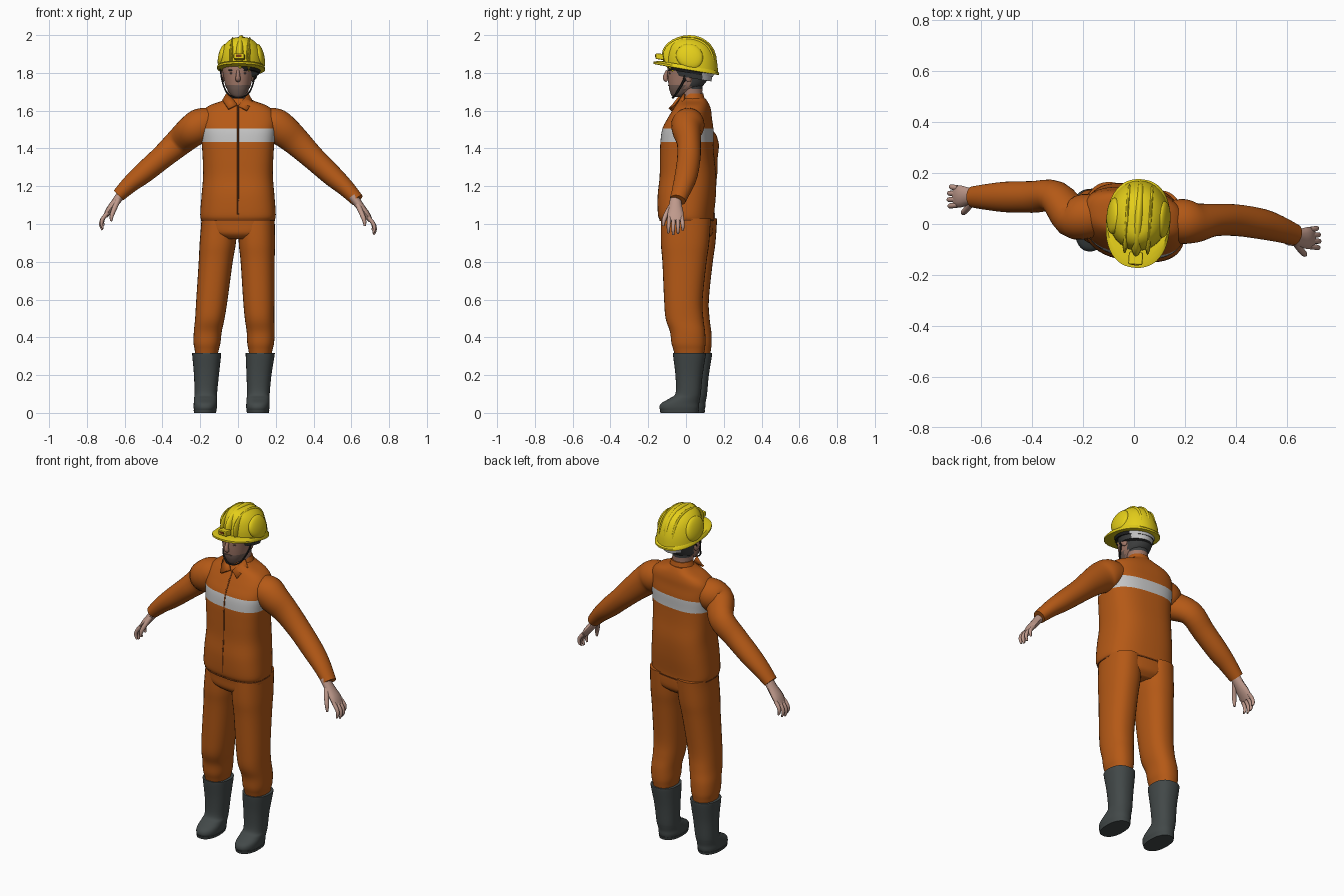
import bpy, math
from mathutils import Vector

cube = bpy.data.objects.get("Cube")
if cube:
    bpy.data.objects.remove(cube, do_unlink=True)


def material(name, rgb):
    m = bpy.data.materials.new(name)
    m.use_nodes = True
    m.diffuse_color = (*rgb, 1)
    m.node_tree.nodes["Principled BSDF"].inputs["Base Color"].default_value = (*rgb, 1)
    return m


ORANGE = material("orange cloth", (0.46, 0.1, 0.008))
SEAM = material("dark orange seam", (0.2, 0.045, 0.006))
SILVER = material("silver tape", (0.55, 0.55, 0.55))
RUBBER = material("grey rubber", (0.055, 0.066, 0.066))
YELLOW = material("yellow plastic", (0.78, 0.62, 0.01))
HAND = material("light skin", (0.52, 0.32, 0.26))
FACE = material("face skin", (0.36, 0.19, 0.14))
STUBBLE = material("stubble", (0.17, 0.11, 0.09))
HAIR = material("dark hair", (0.05, 0.052, 0.052))
BLACK = material("black strap", (0.015, 0.015, 0.015))


def resample(rows, steps):
    """Smooth curve through rows of numbers."""
    out = []
    for i in range(len(rows) - 1):
        a, b, c, d = (rows[min(max(j, 0), len(rows) - 1)] for j in range(i - 1, i + 3))
        for k in range(steps):
            t = k / steps
            out.append([q + t / 2 * (r - p + t * (2 * p - 5 * q + 4 * r - s + t * (3 * (q - r) + s - p)))
                        for p, q, r, s in zip(a, b, c, d)])
    return out + [list(rows[-1])]


def build(name, verts, faces, mats, rule=None, angle=40):
    me = bpy.data.meshes.new(name)
    me.from_pydata(verts, [], faces)
    for m in mats:
        me.materials.append(m)
    if rule:
        for p in me.polygons:
            p.material_index = rule(p.center)
    ob = bpy.data.objects.new(name, me)
    bpy.context.collection.objects.link(ob)
    bpy.ops.object.select_all(action="DESELECT")
    ob.select_set(True)
    bpy.context.view_layer.objects.active = ob
    bpy.ops.object.shade_smooth_by_angle(angle=math.radians(angle))
    return ob


def skin(name, frames, mats, power=2, sides=32, rule=None, warp=None):
    """Join rings given as (centre, side vector, depth vector)."""
    verts, faces = [], []
    for c, u, v in frames:
        for k in range(sides):
            a = math.tau * k / sides
            ca, sa = math.cos(a), math.sin(a)
            p = c + u * math.copysign(abs(ca) ** (2 / power), ca) + v * math.copysign(abs(sa) ** (2 / power), sa)
            verts.append(warp(p) if warp else p)
    for r in range(len(frames) - 1):
        for k in range(sides):
            j = (k + 1) % sides
            a, b = r * sides, (r + 1) * sides
            faces.append((a + k, a + j, b + j, b + k))
    last = (len(frames) - 1) * sides
    faces += [tuple(reversed(range(sides))), tuple(range(last, last + sides))]
    return build(name, verts, faces, mats, rule)


def stack(name, rows, mats, steps=5, **kw):
    """Horizontal rings bottom to top: z, x, y, half width, half depth."""
    rows = resample(rows, steps)
    return skin(name, [(Vector((x, y, z)), Vector((w, 0, 0)), Vector((0, d, 0))) for z, x, y, w, d in rows], mats, **kw)


def tube(name, rows, mat, steps=4, sides=16, **kw):
    """Rings along a path: x, y, z, thickness, half width along y."""
    rows = resample(rows, steps)
    pts = [Vector(r[:3]) for r in rows]
    frames = []
    for i, p in enumerate(pts):
        t = (pts[min(i + 1, len(pts) - 1)] - pts[max(i - 1, 0)]).normalized()
        v = (Vector((0, 1, 0)) - t * t.y).normalized()
        frames.append((p, v.cross(t) * rows[i][3], v * rows[i][4]))
    return skin(name, frames, [mat], sides=sides, **kw)


def ball(name, loc, size, mat, rot=(0, 0, 0)):
    bpy.ops.mesh.primitive_uv_sphere_add(segments=24, ring_count=14, location=loc, rotation=rot)
    ob = bpy.context.object
    ob.name, ob.scale = name, size
    ob.data.materials.append(mat)
    bpy.ops.object.shade_smooth_by_angle(angle=math.radians(60))
    return ob


def box(name, loc, size, mat, bevel=0.0):
    bpy.ops.mesh.primitive_cube_add(size=1, location=loc)
    ob = bpy.context.object
    ob.name, ob.scale = name, size
    ob.data.materials.append(mat)
    bpy.ops.object.transform_apply(location=False, rotation=False, scale=True)
    if bevel:
        mod = ob.modifiers.new("bevel", "BEVEL")
        mod.width, mod.segments = bevel, 2
    return ob


def twist(p):
    """Turn the upper body slightly towards its right."""
    return Vector((p.x, p.y - 0.11 * p.x, p.z))


# Jacket with the reflective band
jacket = [(1.02, 0, .005, .194, .138), (1.05, 0, 0, .2, .144), (1.15, 0, .004, .193, .15),
          (1.25, 0, .01, .185, .146), (1.35, 0, .006, .187, .14), (1.435, 0, .005, .193, .136),
          (1.505, 0, .01, .2, .13), (1.56, 0, .02, .2, .112), (1.6, 0, .03, .185, .098),
          (1.628, 0, .035, .15, .086), (1.65, 0, .037, .09, .074), (1.665, 0, .037, .065, .064)]
stack("jacket", jacket, [ORANGE, SILVER], power=2.7, sides=48, warp=twist,
      rule=lambda c: 1 if 1.435 < c.z < 1.505 else 0)
tube("jacket_zip", [(0, y - d - .0005, z, .004, .002) for z, x, y, w, d in jacket[1:10]], SEAM)
stack("jacket_hem", [(1.016, 0, .005, .196, .14), (1.024, 0, .005, .197, .141)], [SEAM], steps=1,
      power=2.7, sides=48, warp=twist)
stack("collar", [(1.635, 0, .035, .078, .072), (1.665, 0, .036, .067, .062), (1.69, 0, .038, .058, .054)],
      [ORANGE], warp=lambda p: Vector((p.x, p.y, p.z - max(0, -p.y) * 0.7)))
for s, side in ((1, "left"), (-1, "right")):
    flap = build(side + "_collar_flap",
                 [(s * .003, -.062, 1.628), (s * .05, -.085, 1.605), (s * .08, -.02, 1.65), (s * .055, -.012, 1.692)],
                 [(0, 1, 2, 3)], [ORANGE])
    flap.modifiers.new("thickness", "SOLIDIFY").thickness = 0.012

# Trousers
stack("trouser_seat", [(.92, 0, .008, .1, .1), (.95, 0, .008, .17, .13), (1.0, 0, .008, .193, .135),
                       (1.04, 0, .005, .19, .135)], [ORANGE], power=2.6, sides=40, warp=twist)


def leg_place(s):
    """Left leg stays; right leg is mirrored, splayed and set back."""
    def warp(p):
        return p if s > 0 else Vector((-p.x - 0.07 * max(0, 1 - p.z), p.y + 0.033, p.z))
    return warp


for s, side in ((1, "left"), (-1, "right")):
    stack(side + "_trouser_leg",
          [(.3, .118, .018, .058, .075), (.335, .119, .016, .064, .083), (.37, .12, .013, .071, .09),
           (.43, .12, .008, .074, .093), (.5, .114, -.008, .078, .1), (.6, .11, -.014, .083, .102),
           (.8, .104, -.008, .09, .117), (.9, .1, -.005, .096, .128), (1.03, .098, 0, .096, .132)],
          [ORANGE], power=2.3, warp=leg_place(s))
    # Rubber boots with sole
    stack(side + "_boot",
          [(.012, .105, -.035, .058, .1), (.03, .105, -.036, .062, .105), (.052, .106, -.03, .062, .1),
           (.078, .107, -.005, .061, .08), (.105, .108, .012, .06, .067), (.2, .111, .016, .066, .072),
           (.3, .117, .018, .076, .086), (.318, .118, .018, .077, .087)],
          [RUBBER], power=2.3, warp=leg_place(s))
    stack(side + "_boot_sole", [(0, .105, -.035, .058, .1), (.016, .105, -.035, .061, .104)], [RUBBER],
          steps=1, power=2.3, warp=leg_place(s))

# Sleeves and hands
for s, side in ((1, "left"), (-1, "right")):
    shift = (-.048 if s > 0 else .043)
    drop = (-.025 if s > 0 else 0)
    arm = [(.12, .025, 1.545, .07, .075), (.19, .02, 1.525, .09, .088), (.24, .015, 1.495, .086, .078),
           (.31, .015, 1.435, .075, .064), (.4, .058, 1.355, .063, .062), (.5, .058, 1.27, .056, .06),
           (.57, .05, 1.212, .046, .052), (.632, .045, 1.152, .036, .042)]
    rows = [(s * x, (y + s * -.01 if x < .25 else (.063 + shift * 1.0 if s < 0 else (.015 if x < .45 else .0))),
             z + drop * max(0, x - .3) / .33, a, b) for x, y, z, a, b in arm]
    if s > 0:
        rows[-2:] = [(r[0], y, *r[2:]) for r, y in zip(rows[-2:], (-.02, -.043))]
    tube(side + "_sleeve", rows, ORANGE, sides=28)
    cy = -.055 if s > 0 else .108

    def hand(part, pts):
        tube(side + part, [(s * x, cy + y, z + drop, a, b) for x, y, z, a, b in pts], HAND, sides=12)

    hand("_palm", [(.605, 0, 1.175, .025, .029), (.645, 0, 1.12, .022, .034),
                   (.68, 0, 1.075, .019, .043), (.703, 0, 1.04, .012, .04)])
    for i, name in enumerate(("index", "middle", "ring", "little")):
        y, r = -.033 + .022 * i, (.9, 1, .95, .75)[i]
        hand(f"_{name}_finger", [(.69, y, 1.06, .011, .011), (.69 + .028 * r, y * 1.1, 1.06 - .035 * r, .0105, .0105),
                                 (.69 + .036 * r, y * 1.15, 1.06 - .065 * r, .009, .009),
                                 (.69 + .028 * r, y * 1.15, 1.06 - .092 * r, .005, .006)])
    hand("_thumb", [(.635, -.02, 1.125, .014, .015), (.655, -.048, 1.08, .013, .013),
                    (.668, -.062, 1.045, .011, .011), (.672, -.066, 1.015, .006, .006)])


# Head: hair at the back, stubble on the jaw
def head_rule(c):
    if c.z > 1.725 and c.y > .025 or c.z > 1.775 and c.y > .005:
        return 1
    return 2 if c.z < 1.735 and c.y < -.01 else 0


stack("neck", [(1.62, 0, .035, .056, .058), (1.7, 0, .028, .056, .058), (1.77, 0, .03, .06, .065)], [FACE, HAIR],
      rule=lambda c: 1 if c.z > 1.715 and c.y > .03 else 0)
stack("head", [(1.672, 0, -.045, .022, .026), (1.685, 0, -.036, .04, .043), (1.71, 0, -.02, .056, .068),
               (1.735, 0, 0, .068, .092), (1.78, 0, .012, .077, .109), (1.83, 0, .015, .084, .112),
               (1.89, 0, .015, .078, .1)], [FACE, HAIR, STUBBLE], power=2.2, rule=head_rule)
tube("nose", [(0, -.098, 1.812, .008, .008), (0, -.108, 1.785, .011, .012), (0, -.108, 1.768, .014, .013),
              (0, -.098, 1.758, .01, .008)], FACE)
box("mouth", (0, -.091, 1.733, ), (.036, .008, .005), STUBBLE)
for s, side in ((1, "left"), (-1, "right")):
    ball(side + "_ear", (s * .08, .012, 1.782), (.01, .02, .032), FACE, (.2, 0, s * .3))
    ball(side + "_eye", (s * .032, -.084, 1.798), (.013, .008, .005), STUBBLE)
    ball(side + "_eyebrow", (s * .034, -.085, 1.814), (.02, .009, .004), HAIR)
    tube(side + "_chin_strap", [(s * .095, .005, 1.835, .004, .006), (s * .084, -.012, 1.76, .004, .006),
                                (s * .062, -.046, 1.7, .004, .006), (s * .03, -.065, 1.673, .004, .006),
                                (0, -.07, 1.668, .004, .006)], BLACK, sides=8)
    tube(side + "_rear_strap", [(s * .09, .06, 1.82, .003, .005), (s * .083, -.01, 1.755, .003, .005)], BLACK, sides=8)

# Hard hat
YAW = math.radians(-4)


def hat_place(p):
    z = p.z - 0.17 * p.y * min(1, max(0, (2 - p.z) / .17))
    return Vector((.016 + p.x * math.cos(YAW) - p.y * math.sin(YAW), p.x * math.sin(YAW) + p.y * math.cos(YAW), z))


def place(ob):
    for v in ob.data.vertices:
        v.co = hat_place(ob.matrix_world @ v.co)
    ob.matrix_world.identity()


stack("hat_shell", [(1.825, 0, .033, .12, .138), (1.88, 0, .03, .115, .134), (1.93, 0, .025, .1, .119),
                    (1.963, 0, .018, .076, .095), (1.984, 0, .01, .043, .058), (1.99, 0, .008, .008, .012)],
      [YELLOW], sides=40, warp=hat_place)
stack("hat_brim", [(1.818, 0, .002, .122, .17), (1.82, 0, .002, .126, .174), (1.83, 0, .002, .126, .174),
                   (1.842, 0, .01, .119, .15)], [YELLOW], steps=1, sides=48, power=2.3, warp=hat_place)
stack("hat_lining", [(1.803, 0, .025, .096, .118), (1.826, 0, .025, .104, .125)], [BLACK, SILVER], steps=1,
      warp=hat_place, rule=lambda c: 1 if c.y > .09 else 0)
stack("hat_rear_band", [(1.778, 0, .035, .078, .1), (1.808, 0, .032, .09, .108)], [HAIR, SILVER], steps=1,
      warp=hat_place, rule=lambda c: 1 if c.y > .09 else 0)
parts = [ball("hat_ridge", (0, .018, 1.88), (.034, .146, .12), YELLOW),
         box("hat_lamp", (0, -.135, 1.868), (.056, .05, .036), YELLOW, .006),
         box("hat_lamp_face", (0, -.1605, 1.87), (.03, .004, .014), SEAM)]
for s, side in ((1, "left"), (-1, "right")):
    parts.append(ball(side + "_hat_side_plate", (s * .098, .025, 1.89), (.024, .072, .066), YELLOW, (0, -s * .22, 0)))
    parts.append(ball(side + "_hat_crown_rib", (s * .045, .018, 1.88), (.016, .137, .109), YELLOW))
bpy.context.view_layer.update()
for ob in parts:
    place(ob)
